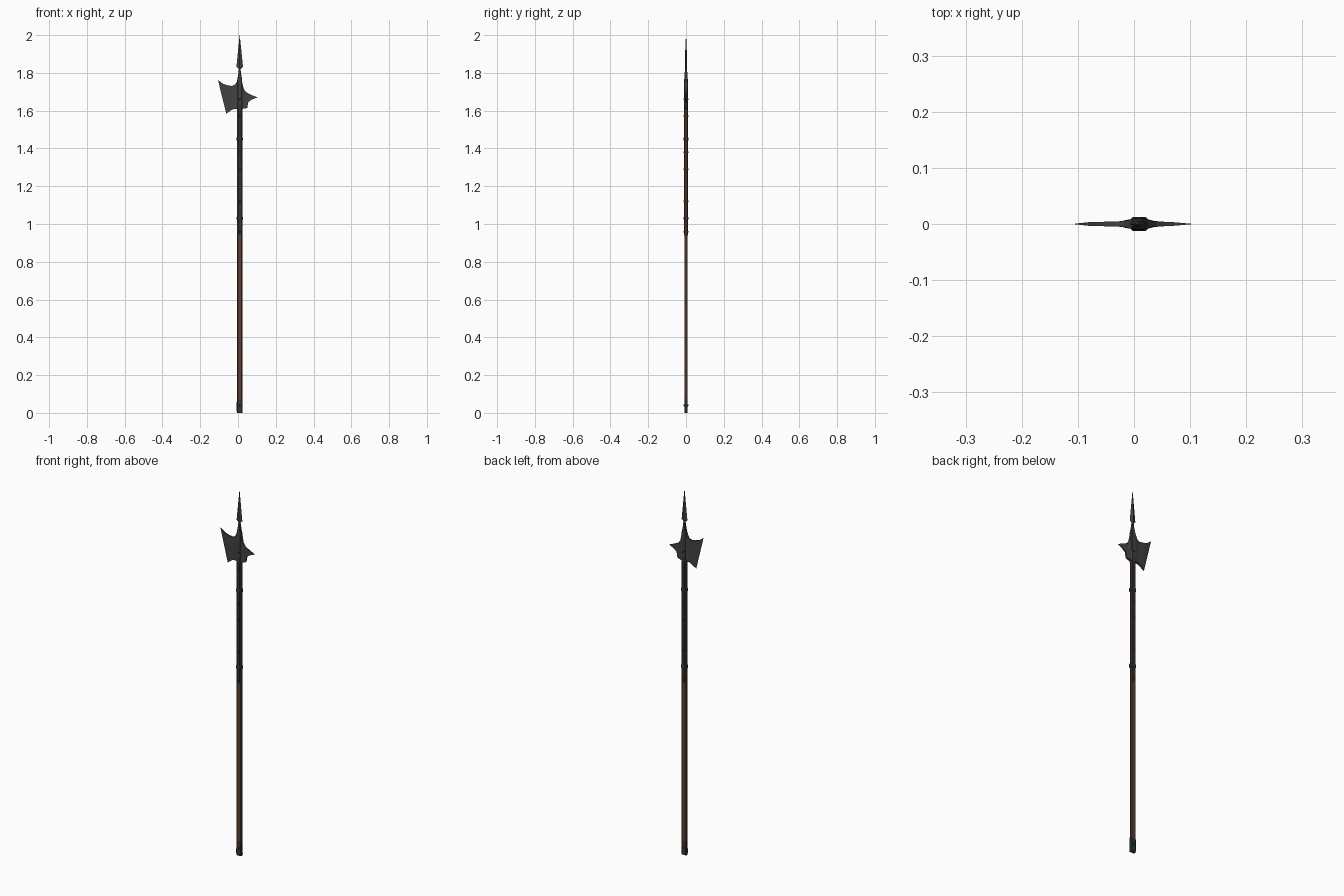
import bpy, bmesh, math

if "Cube" in bpy.data.objects:
    bpy.data.objects.remove(bpy.data.objects["Cube"])

CX = 0.009  # shaft axis offset


def material(name, rgb):
    m = bpy.data.materials.new(name)
    m.diffuse_color = (*rgb, 1)
    m.use_nodes = True
    m.node_tree.nodes["Principled BSDF"].inputs["Base Color"].default_value = m.diffuse_color
    return m


STEEL = material("dark_steel", (0.055, 0.055, 0.054))
IRON = material("blackened_iron", (0.035, 0.035, 0.036))
WOOD = material("brown_wood", (0.105, 0.052, 0.032))


def loft(name, rings, mat, smooth=None):
    """Skin a list of equal-length point rings and cap both ends."""
    bm = bmesh.new()
    vs = [[bm.verts.new(p) for p in r] for r in rings]
    n = len(rings[0])
    for a, b in zip(vs, vs[1:]):
        for i in range(n):
            j = (i + 1) % n
            bm.faces.new((a[i], a[j], b[j], b[i]))
    bm.faces.new(vs[0])
    bm.faces.new(vs[-1])
    bmesh.ops.recalc_face_normals(bm, faces=bm.faces)
    me = bpy.data.meshes.new(name)
    bm.to_mesh(me)
    bm.free()
    ob = bpy.data.objects.new(name, me)
    bpy.context.collection.objects.link(ob)
    me.materials.append(mat)
    if smooth:
        bpy.ops.object.select_all(action='DESELECT')
        ob.select_set(True)
        bpy.context.view_layer.objects.active = ob
        bpy.ops.object.shade_smooth_by_angle(angle=math.radians(smooth))
    return ob


def octagon(z, hx, hy, c=0.4):
    """Chamfered rectangle around the shaft axis."""
    k = min(hx, hy) * c
    q = [(hx, hy - k), (hx - k, hy), (k - hx, hy), (-hx, hy - k),
         (-hx, k - hy), (k - hx, -hy), (hx - k, -hy), (hx, k - hy)]
    return [(CX + x, y, z) for x, y in q]


def column(name, levels, mat):
    return loft(name, [octagon(*l) for l in levels], mat)


def plate(name, sections, mat):
    """Flat blade: sections of top x, top z, bottom x, bottom z, half thickness."""
    return loft(name, [[(tx, -t, tz), (tx, t, tz), (bx, t, bz), (bx, -t, bz)]
                       for tx, tz, bx, bz, t in sections], mat, 25)


# wooden shaft and foot ferrule
column("shaft", [(0.02, .0135, .008), (1.64, .0135, .008)], WOOD)
column("foot_ferrule", [(0, .0145, .0075), (0.01, .016, .009), (0.072, .0155, .009),
                        (0.076, .0145, .0085)], IRON)

# langets on the front and back of the shaft
for side, s in (("front", -1), ("back", 1)):
    rings = [[(CX + x, s * y, z) for x, y in ((-w, .006), (w, .006), (w * .8, .0105), (-w * .8, .0105))]
             for z, w in ((0.94, .003), (0.955, .0085), (1.63, .0095))]
    loft(side + "_langet", rings, IRON)

# bands holding the langets
for i, z in enumerate((1.03, 1.45)):
    column(f"band_{i}", [(z - .009, .0145, .0105), (z - .006, .0165, .0125),
                         (z + .006, .0165, .0125), (z + .009, .0145, .0105)], IRON)

# rivets through the shaft
for i, z in enumerate((0.04, 0.96, 1.12, 1.29, 1.38, 1.57, 1.66)):
    rings = [[(CX + r * math.cos(a * math.pi / 4), y, z + r * math.sin(a * math.pi / 4)) for a in range(8)]
             for y, r in ((-.0125, .003), (-.011, .005), (.011, .005), (.0125, .003))]
    loft(f"rivet_{i}", rings, IRON)

# head socket with tapering neck
column("head_socket", [(1.605, .0145, .0105), (1.72, .0145, .0105), (1.765, .013, .0095),
                       (1.80, .0065, .007), (1.825, .004, .005), (1.84, .004, .005)], STEEL)

# axe blade
plate("axe_blade", [(.002, 1.775, .002, 1.610, .009), (-.007, 1.752, -.010, 1.610, .008),
                    (-.016, 1.738, -.021, 1.609, .0055), (-.032, 1.731, -.032, 1.605, .0042),
                    (-.055, 1.734, -.042, 1.598, .004), (-.080, 1.743, -.052, 1.591, .0033),
                    (-.106, 1.762, -.062, 1.583, .0004)], STEEL)

# back spike
plate("back_spike", [(.016, 1.775, .016, 1.610, .009), (.024, 1.740, .026, 1.610, .008),
                     (.031, 1.714, .036, 1.611, .0055), (.042, 1.699, .049, 1.615, .0042),
                     (.052, 1.692, .054, 1.644, .004), (.074, 1.682, .071, 1.658, .003),
                     (.102, 1.671, .102, 1.670, .0004)], STEEL)

# top spear point, diamond section
loft("spear_point", [[(CX + w, 0, z), (CX, d, z), (CX - w, 0, z), (CX, -d, z)]
                     for z, w, d in ((1.820, .005, .005), (1.832, .0175, .0065),
                                     (1.90, .0105, .005), (2.0, .0004, .0004))], STEEL)
